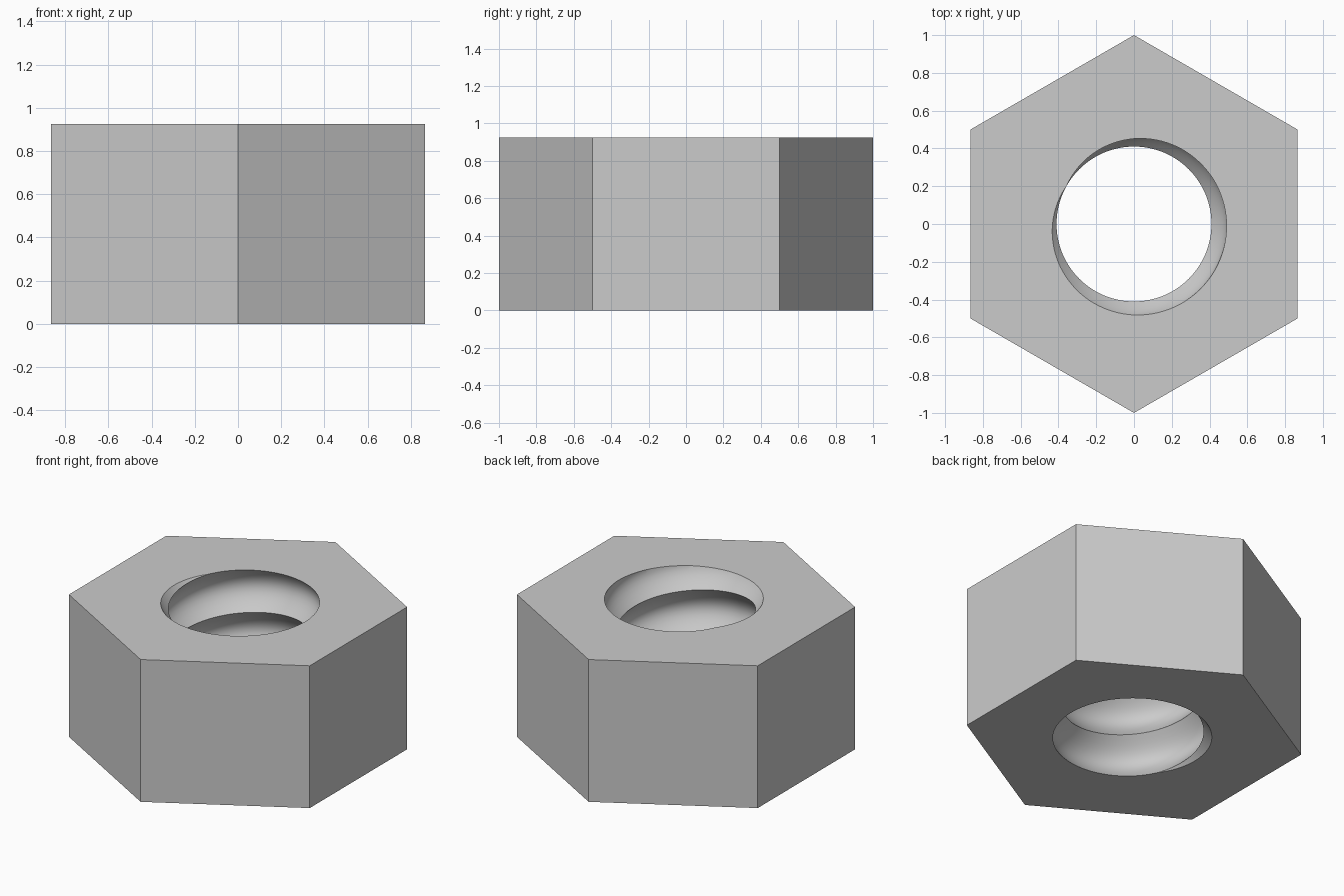
import bpy
import bmesh
from math import pi, sin, cos, floor, radians

cube = bpy.data.objects.get("Cube")
if cube:
    bpy.data.objects.remove(cube, do_unlink=True)

HEIGHT = 0.925
CREST, DEPTH, PITCH = 0.41, 0.083, 0.292   # inner radius, groove depth, thread pitch
START = radians(150)                       # where the crest meets the top face
COLUMNS, STEPS, TURNS = 96, 12, 6

steel = bpy.data.materials.new("grey_steel")
steel.use_nodes = True
grey = (0.6, 0.6, 0.6, 1)
steel.diffuse_color = grey
steel.node_tree.nodes["Principled BSDF"].inputs["Base Color"].default_value = grey

bm = bmesh.new()

# Threaded bore: a rounded groove profile swept along a left-hand helix
columns = []
for j in range(COLUMNS + 1):
    turn = j / COLUMNS
    angle = START + 2 * pi * turn
    column = []
    for k in range(TURNS * STEPS + 1):
        u = k / STEPS
        r = CREST + DEPTH * abs(sin(pi * u))
        z = HEIGHT + PITCH * (2 - turn - u)
        column.append(bm.verts.new((r * cos(angle), r * sin(angle), z)))
    columns.append(column)
for a, b in zip(columns, columns[1:]):
    for k in range(TURNS * STEPS):
        bm.faces.new((a[k], a[k + 1], b[k + 1], b[k]))
bmesh.ops.remove_doubles(bm, verts=bm.verts, dist=1e-5)

# Trim the bore flush with the top and bottom
for z, up in ((HEIGHT, 1), (0, -1)):
    bmesh.ops.bisect_plane(bm, geom=bm.verts[:] + bm.edges[:] + bm.faces[:], dist=1e-5,
                           plane_co=(0, 0, z), plane_no=(0, 0, up), clear_outer=True)
bmesh.ops.remove_doubles(bm, verts=bm.verts, dist=1e-4)

# Hexagonal end faces around the bore
rings = []
for z, up in ((0, -1), (HEIGHT, 1)):
    rim = [e for e in bm.edges if e.is_boundary
           and all(abs(v.co.z - z) < 1e-3 for v in e.verts)]
    ring = [bm.verts.new((cos(pi / 6 + i * pi / 3), sin(pi / 6 + i * pi / 3), z))
            for i in range(6)]
    outline = [bm.edges.new((ring[i], ring[(i + 1) % 6])) for i in range(6)]
    bmesh.ops.triangle_fill(bm, edges=rim + outline, use_beauty=True, normal=(0, 0, up))
    rings.append(ring)

# Six flat sides
low, high = rings
for i in range(6):
    n = (i + 1) % 6
    bm.faces.new((low[i], low[n], high[n], high[i]))
bmesh.ops.recalc_face_normals(bm, faces=bm.faces)

mesh = bpy.data.meshes.new("hex_nut")
bm.to_mesh(mesh)
bm.free()
mesh.materials.append(steel)
nut = bpy.data.objects.new("hex_nut", mesh)
bpy.context.collection.objects.link(nut)

# Smooth thread with crisp crest and rims
bpy.ops.object.select_all(action='DESELECT')
nut.select_set(True)
bpy.context.view_layer.objects.active = nut
bpy.ops.object.shade_smooth_by_angle(angle=radians(30))
